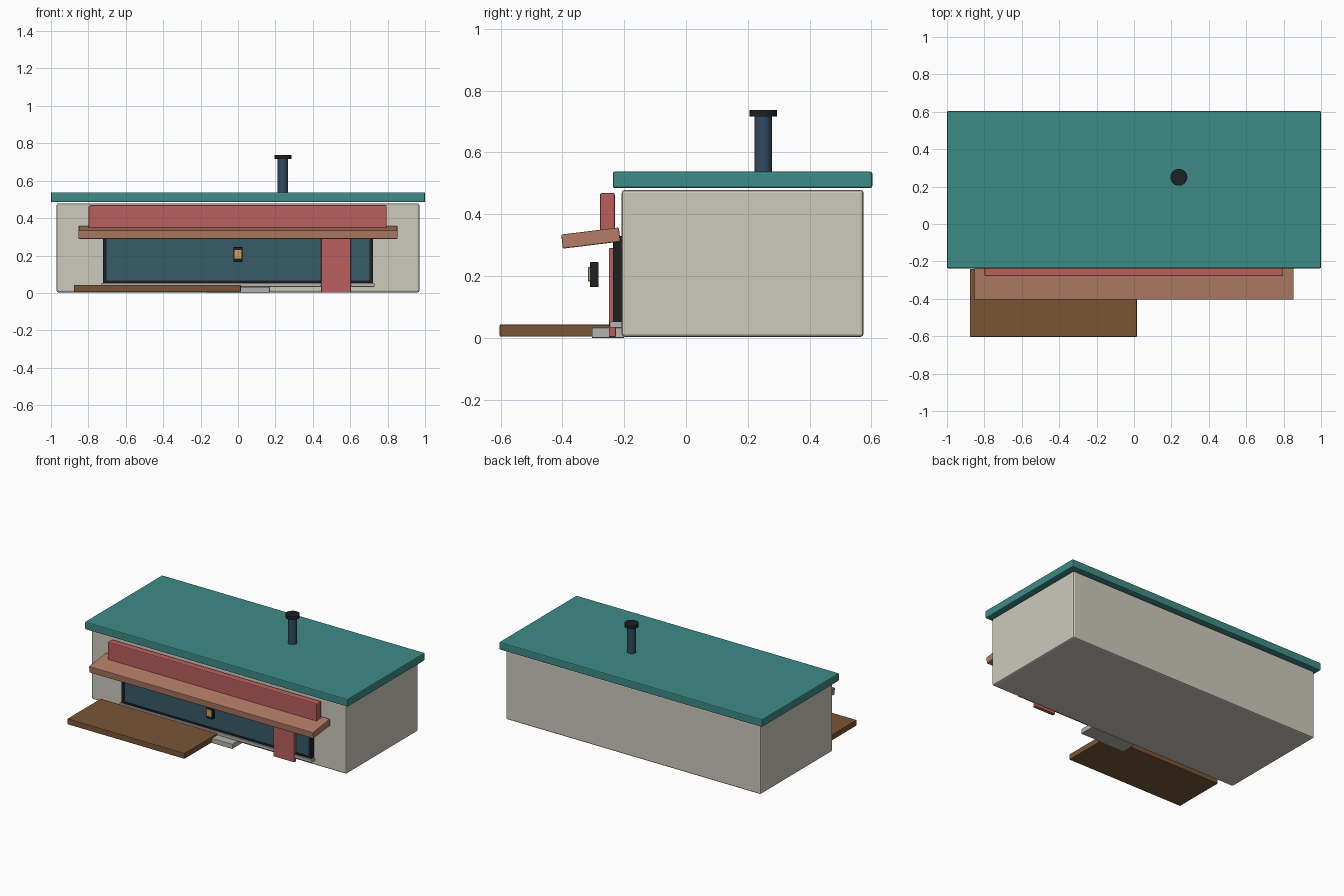
import bpy, math

if "Cube" in bpy.data.objects:
    bpy.data.objects.remove(bpy.data.objects["Cube"])


def material(name, r, g, b):
    m = bpy.data.materials.new(name)
    lin = [(c / 255) ** 2.2 for c in (r, g, b)]
    m.diffuse_color = (*lin, 1)
    m.use_nodes = True
    m.node_tree.nodes["Principled BSDF"].inputs["Base Color"].default_value = m.diffuse_color
    return m


CREAM = material("cream", 204, 200, 187)
TEAL = material("teal", 64, 138, 134)
RED = material("red", 184, 95, 93)
CLAY = material("clay", 178, 124, 102)
WOOD = material("wood", 120, 85, 56)
GLASS = material("glass", 58, 92, 104)
DARK = material("dark", 36, 37, 41)
STEEL = material("steel", 54, 76, 97)
AMBER = material("amber", 205, 155, 95)
STONE = material("stone", 178, 177, 172)


def finish(ob, name, mat, bevel):
    ob.name = name
    ob.data.materials.append(mat)
    if bevel:
        mod = ob.modifiers.new("Bevel", "BEVEL")
        mod.width = bevel
        mod.segments = 2
        mod.limit_method = "ANGLE"
    return ob


def box(name, x, y, z, mat, bevel=0.003, tilt=0):
    """Box from (min, max) ranges, optionally tilted about x."""
    centre = [(a + b) / 2 for a, b in (x, y, z)]
    bpy.ops.mesh.primitive_cube_add(size=1, location=centre)
    ob = bpy.context.object
    ob.scale = [b - a for a, b in (x, y, z)]
    bpy.ops.object.transform_apply(location=False, rotation=False, scale=True)
    ob.rotation_euler.x = tilt
    return finish(ob, name, mat, bevel)


def cylinder(name, x, y, z, radius, mat, bevel=0):
    bpy.ops.mesh.primitive_cylinder_add(
        vertices=32, radius=radius, depth=z[1] - z[0],
        location=(x, y, (z[0] + z[1]) / 2))
    bpy.ops.object.shade_smooth_by_angle(angle=math.radians(35))
    return finish(bpy.context.object, name, mat, bevel)


# Building shell and overhanging flat roof
box("building_body", (-0.97, 0.97), (-0.208, 0.575), (0.003, 0.479), CREAM, 0.01)
box("roof_slab", (-1, 1), (-0.237, 0.603), (0.485, 0.538), TEAL, 0.006)

# Chimney pipe with cap
cylinder("chimney_pipe", 0.24, 0.25, (0.53, 0.72), 0.028, STEEL)
cylinder("chimney_cap", 0.24, 0.25, (0.716, 0.738), 0.045, DARK)

# Shopfront window: frame bars around an inset pane
FX, FY, FZ, BAR = 0.723, (-0.237, -0.2), (0.053, 0.33), 0.02
for side, s in (("left", -1), ("right", 1)):
    xs = sorted((s * FX, s * (FX - BAR)))
    box("window_frame_" + side, xs, FY, FZ, DARK, 0.002)
box("window_frame_bottom", (-FX + BAR, FX - BAR), FY, (FZ[0], FZ[0] + 0.013), DARK, 0.002)
box("window_frame_top", (-FX + BAR, FX - BAR), FY, (FZ[1] - 0.013, FZ[1]), DARK, 0.002)
box("window_pane", (-FX + BAR, FX - BAR), (-0.232, -0.2),
    (FZ[0] + 0.013, FZ[1] - 0.013), GLASS, 0)
box("window_sill", (-0.73, 0.73), (-0.247, -0.2), (0.033, 0.053), STONE, 0.002)

# Sign board, tilted awning and hanging banner
box("sign_board", (-0.798, 0.795), (-0.279, -0.23), (0.335, 0.469), RED, 0.006)
box("awning", (-0.853, 0.853), (-0.402, -0.214), (0.300, 0.346), CLAY, 0.004,
    tilt=math.radians(7))
box("banner", (0.445, 0.603), (-0.25, -0.227), (0.003, 0.29), RED, 0.002)

# Small lamp in front of the window
box("lamp_housing", (-0.025, 0.025), (-0.311, -0.283), (0.164, 0.245), DARK, 0.003)
box("lamp_glow", (-0.019, 0.019), (-0.317, -0.309), (0.183, 0.229), AMBER, 0.002)

# Ground level: timber deck and doorstep
box("deck", (-0.877, 0.015), (-0.603, -0.24), (0.004, 0.043), WOOD, 0.003)
box("doorstep", (-0.17, 0.17), (-0.305, -0.2), (0, 0.033), STONE, 0.002)
